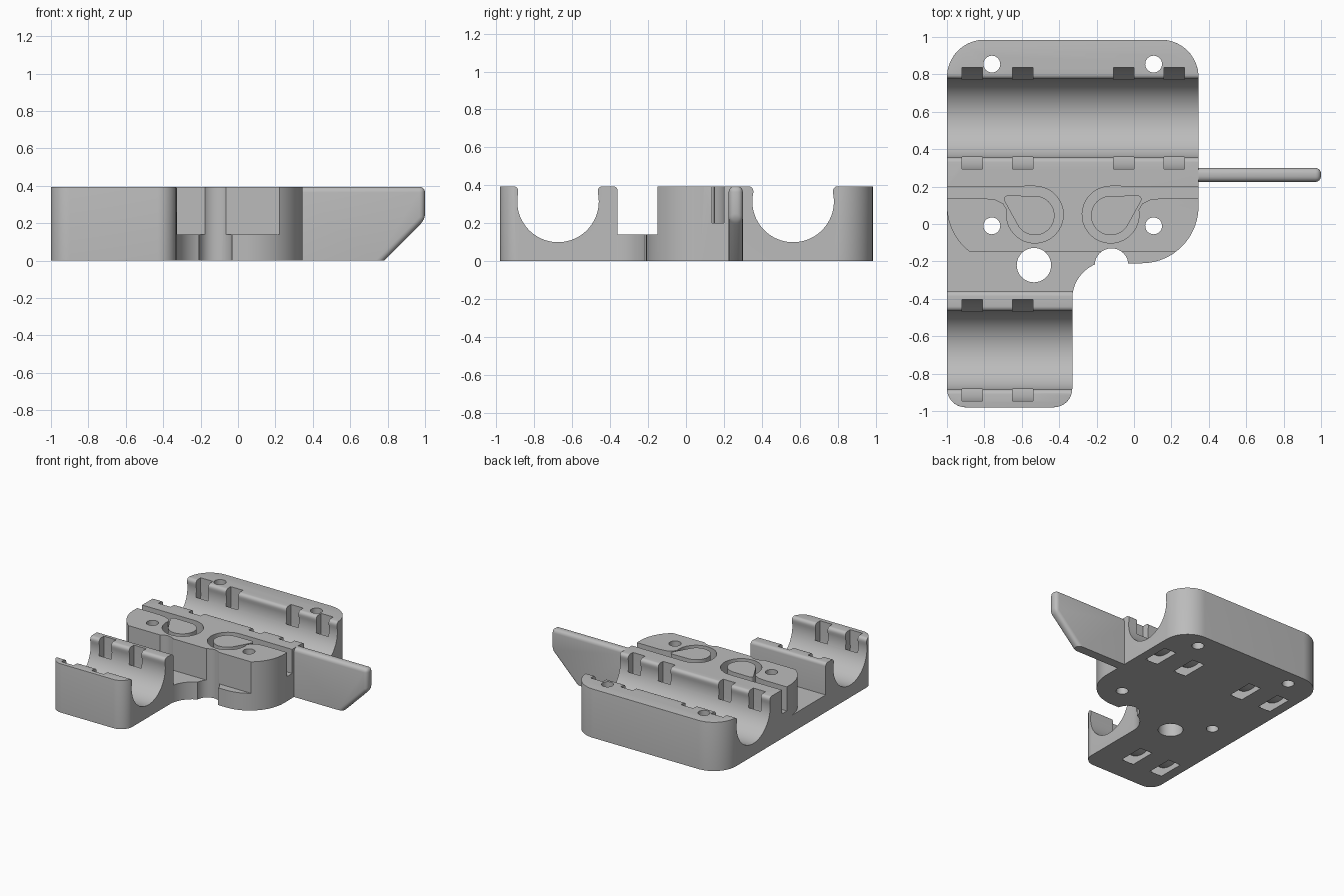
import bpy, bmesh, math
from mathutils import Vector

cube = bpy.data.objects.get("Cube")
if cube:
    bpy.data.objects.remove(cube, do_unlink=True)

TOP = 0.395
grey = bpy.data.materials.new("plain grey")
grey.use_nodes = True
colour = (0.5, 0.5, 0.5, 1)
grey.diffuse_color = colour
grey.node_tree.nodes["Principled BSDF"].inputs["Base Color"].default_value = colour


def arc(cx, cy, r, a0, a1, steps=16):
    """Points along an arc, angles in degrees."""
    angles = [math.radians(a0 + (a1 - a0) * i / steps) for i in range(steps + 1)]
    return [(cx + r * math.cos(a), cy + r * math.sin(a)) for a in angles]


def prism(name, points, low, high, axis="z"):
    """Extrude a 2D outline along one axis."""
    place = {"z": lambda p, d: (p[0], p[1], d),
             "x": lambda p, d: (d, p[0], p[1]),
             "y": lambda p, d: (p[0], d, p[1])}[axis]
    bm = bmesh.new()
    face = bm.faces.new([bm.verts.new(place(p, low)) for p in points])
    result = bmesh.ops.extrude_face_region(bm, geom=[face])
    verts = [v for v in result["geom"] if isinstance(v, bmesh.types.BMVert)]
    step = Vector(place((0, 0), high)) - Vector(place((0, 0), low))
    bmesh.ops.translate(bm, verts=verts, vec=step)
    bmesh.ops.recalc_face_normals(bm, faces=bm.faces)
    mesh = bpy.data.meshes.new(name)
    bm.to_mesh(mesh)
    bm.free()
    mesh.materials.append(grey)
    obj = bpy.data.objects.new(name, mesh)
    bpy.context.collection.objects.link(obj)
    return obj


def round_edges(obj, width, rule):
    """Bevel the edges whose two ends fit a rule."""
    bm = bmesh.new()
    bm.from_mesh(obj.data)
    edges = [e for e in bm.edges if rule(e.verts[0].co, e.verts[1].co)]
    bmesh.ops.bevel(bm, geom=edges, offset=width, segments=4, profile=0.5,
                    affect="EDGES", clamp_overlap=True)
    bm.to_mesh(obj.data)
    bm.free()


def activate(obj):
    bpy.ops.object.select_all(action="DESELECT")
    obj.select_set(True)
    bpy.context.view_layer.objects.active = obj


def cut(obj, cutter):
    """Subtract a cutter for good and remove it."""
    cutter.hide_render = True
    mod = obj.modifiers.new("cut", "BOOLEAN")
    mod.operation = "DIFFERENCE"
    mod.solver = "EXACT"
    mod.object = cutter
    activate(obj)
    bpy.ops.object.modifier_apply(modifier=mod.name)
    bpy.data.objects.remove(cutter, do_unlink=True)


def flip(points):
    """Mirror an outline across the middle of the body."""
    return [(-0.655 - x, y) for x, y in points]


# Body outline with rounded corners, inner fillet and large side curve
outline = (arc(-0.9, -0.88, 0.1, 180, 270) + arc(-0.43, -0.88, 0.1, 270, 360)
           + arc(-0.13, -0.4, 0.2, 180, 108) + arc(0.04, 0.095, 0.305, 270, 360, 28)
           + arc(0.145, 0.785, 0.2, 0, 90) + arc(-0.8, 0.785, 0.2, 90, 180))
body = prism("carriage_body", outline, 0, TOP)


def soft_rim(a, b):
    mid = (a + b) / 2
    return min(a.z, b.z) > 0.3 and mid.x > -0.999 and (mid.y > 0.4 or mid.y < -0.5)


round_edges(body, 0.025, soft_rim)

# Low bridge between the two bearing seats
bridge = [(-0.15, 0.14), (-0.15, 0.5), (-0.385, 0.5)]
bridge += arc(-0.385, 0.37, 0.025, 90, 0, 5) + [(-0.36, 0.14)]
cut(body, prism("bridge_cutter", bridge, -1.2, 0.6, "x"))

# Rounded left end of the raised middle block
corner = arc(-0.695, 0.095, 0.305, 180, 245) + [(-0.82, -0.3), (-1.2, -0.3), (-1.2, 0.095)]
cut(body, prism("corner_cutter", corner, 0.14, 0.5))

# Bearing seats with rounded lips, and the tie tunnels curving below them
seats = [(0.565, (-0.92, -0.65, -0.11, 0.16)), (-0.675, (-0.92, -0.65))]
for y, slots in seats:
    lip = arc(y + 0.235, 0.37, 0.025, 90, 180, 5)
    other = [(2 * y - a, b) for a, b in reversed(lip)]
    seat = [(y + 0.235, 0.5)] + lip + arc(y, 0.315, 0.215, 12, -192, 48)
    seat += other + [(y - 0.235, 0.5)]
    cut(body, prism("seat_cutter", seat, -1.2, 0.6, "x"))
    for x in slots:
        tunnel = [(y + 0.27, 0.5)] + arc(y, 0.25, 0.272, 0, -180, 32) + [(y - 0.27, 0.5)]
        tunnel += [(y - 0.205, 0.5)] + arc(y, 0.25, 0.208, -180, 0, 32) + [(y + 0.205, 0.5)]
        cut(body, prism("tie_cutter", tunnel, x, x + 0.11, "x"))

# Screw holes, large hole and the bite in the front edge
holes = [(x, y, 0.045) for x in (-0.76, 0.105) for y in (-0.01, 0.855)]
holes += [(-0.535, -0.22, 0.092), (-0.12, -0.22, 0.09)]
for x, y, r in holes:
    cut(body, prism("hole_cutter", arc(x, y, r, 0, 348.75, 31), -0.1, 0.6))

# Belt loops: open channels around teardrop posts
channel = [(-1.2, 0.2)] + arc(-0.53, 0.05, 0.152, 90, -190, 32)
channel += [(-0.7, 0.11), (-0.74, 0.13), (-0.8, 0.137), (-1.2, 0.137)]
post = arc(-0.53, 0.045, 0.105, 90, -155, 28) + arc(-0.675, 0.132, 0.02, 210, 90, 6)
for side, shape in (("right", lambda p: p), ("left", flip)):
    cut(body, prism("belt_cutter", shape(channel), 0.2, 0.5))
    prism(side + "_belt_post", shape(post), 0.19, TOP)

# Side arm with a sloped lower end and rounded edges
arm = prism("side_arm", [(0.3, 0), (0.78, 0), (1, 0.22), (1, TOP), (0.3, TOP)],
            0.225, 0.3, "y")
round_edges(arm, 0.03, lambda a, b: max(a.x, b.x) > 0.9)

# Smooth curved faces, crisp corners
for obj in [o for o in bpy.context.scene.objects if o.type == "MESH"]:
    activate(obj)
    bpy.ops.object.shade_smooth_by_angle(angle=math.radians(30))
